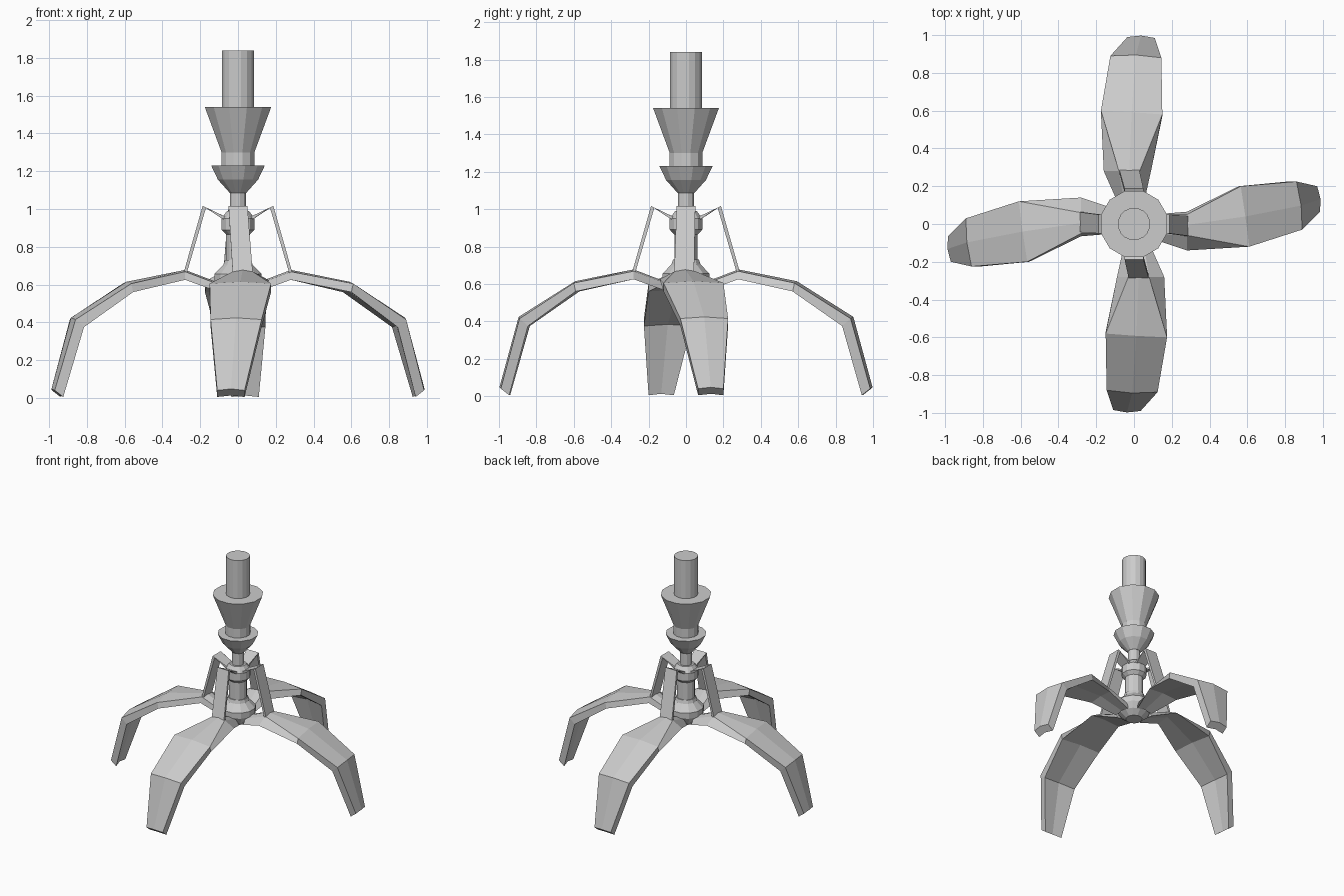
import bpy, bmesh
from math import cos, sin, pi
from mathutils import Matrix, Vector

if "Cube" in bpy.data.objects:
    bpy.data.objects.remove(bpy.data.objects["Cube"])


def finish(bm, name, turn=0.0):
    bmesh.ops.recalc_face_normals(bm, faces=bm.faces)
    bm.transform(Matrix.Rotation(turn, 4, 'Z'))
    me = bpy.data.meshes.new(name)
    bm.to_mesh(me)
    bm.free()
    ob = bpy.data.objects.new(name, me)
    bpy.context.collection.objects.link(ob)
    return ob


def loft(name, rings, turn=0.0):
    """Skin a list of equal closed rings and cap both ends."""
    bm = bmesh.new()
    vs = [[bm.verts.new(p) for p in ring] for ring in rings]
    n = len(rings[0])
    for a, b in zip(vs, vs[1:]):
        for i in range(n):
            j = (i + 1) % n
            bm.faces.new((a[i], a[j], b[j], b[i]))
    bm.faces.new(vs[0][::-1])
    bm.faces.new(vs[-1])
    return finish(bm, name, turn)


def lathe(name, profile, sides=12):
    step = 2 * pi / sides
    return loft(name, [[(r * cos((i + .5) * step), r * sin((i + .5) * step), z)
                        for i in range(sides)] for r, z in profile])


# Central column
lathe("top_post", [(.086, 1.50), (.086, 1.84)], 16)
lathe("upper_cone", [(.09, 1.22), (.09, 1.30), (.182, 1.54)])
lathe("collar_cup", [(.045, 1.085), (.11, 1.155), (.147, 1.23)])
lathe("thin_shaft", [(.044, .95), (.044, 1.12)])
lathe("link_hub", [(.06, .86), (.09, .89), (.09, .95), (.06, .99)])
lathe("column", [(.065, .68), (.065, .90)])
lathe("lower_hub", [(.06, .53), (.105, .565), (.13, .61), (.13, .655),
                    (.08, .705), (.072, .73)])

# Claw stations: outer edge (r_lo, lat_lo, r_hi, lat_hi, z),
# inner edge (radial shift, z, lat_lo, lat_hi)
claw_x = [((.10, -.05, .10, .05, .60), (0, .56, -.08, .05)),
          ((.28, -.06, .28, .05, .668), (0, .625, -.14, .065)),
          ((.61, -.12, .565, .20, .605), (-.01, .56, -.12, .20)),
          ((.89, -.03, .86, .225, .415), (-.045, .375, -.03, .225)),
          ((.985, .065, .97, .20, .04), (-.045, .005, .065, .20))]
claw_y = [((.10, -.05, .10, .05, .60), (0, .56, -.05, .08)),
          ((.28, -.03, .28, .08, .668), (0, .625, -.09, .16)),
          ((.58, -.15, .60, .175, .605), (-.01, .56, -.15, .175)),
          ((.88, -.145, .89, .125, .415), (-.045, .375, -.145, .125)),
          ((.985, -.11, .99, .035, .04), (-.045, .005, -.11, .035))]


def claw_rings(stations):
    rings = []
    for (rl, ll, rh, lh, z), (dr, zi, il, ih) in stations:
        o1, o2 = Vector((rl, ll, z)), Vector((rh, lh, z))
        i1, i2 = Vector((rl + dr, il, zi)), Vector((rh + dr, ih, zi))
        bulge = Vector((-dr, 0, z - zi)) * .22
        rings.append([o1, (o1 + o2) / 2 + bulge, o2,
                      i2, (i1 + i2) / 2 + bulge, i1])
    return rings


def link_rings(shift):
    # thin bent strap: (r, z, thickness direction, lateral centre, half width)
    path = [(.06, .945, (.006, -.008), 0, .04),
            (.178, 1.012, (.009, .004), 0, .05),
            (.28, .66, (.008, .002), shift, .053)]
    return [[(r + s * d[0], c + t * w, z + s * d[1])
             for s, t in ((1, -1), (1, 1), (-1, 1), (-1, -1))]
            for r, z, d, c, w in [(p[0], p[1], (p[2][0], abs(p[2][1])) if k else
                                   (-.006, .008), p[3], p[4])
                                  for k, p in enumerate(path)]]


# Four claws and their links, opposite ones alike
for k, side in enumerate(("right", "back", "left", "front")):
    loft(side + "_claw", claw_rings(claw_y if k % 2 else claw_x), k * pi / 2)
    loft(side + "_link", link_rings(.025 if k % 2 else -.01), k * pi / 2)
